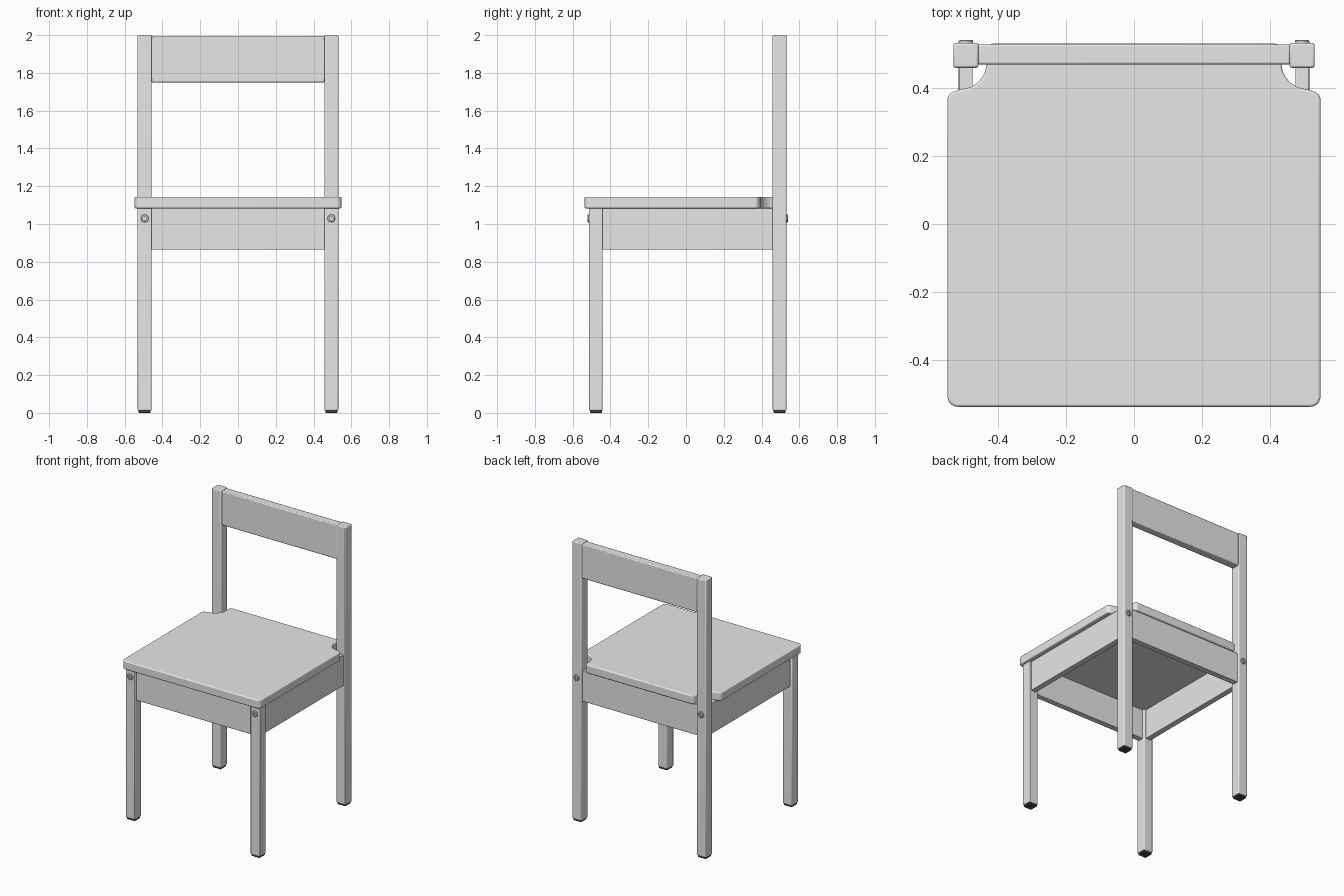
import bpy, bmesh, math
from mathutils import Matrix, Vector

if "Cube" in bpy.data.objects:
    bpy.data.objects.remove(bpy.data.objects["Cube"])


def material(name, color):
    m = bpy.data.materials.new(name)
    m.diffuse_color = (*color, 1)
    m.use_nodes = True
    m.node_tree.nodes["Principled BSDF"].inputs["Base Color"].default_value = m.diffuse_color
    return m


GREY = material("light grey", (0.8, 0.8, 0.8))
DARK = material("dark pad", (0.06, 0.06, 0.06))


def finish(name, bm, mat, bevel=0.0, segments=2):
    bmesh.ops.recalc_face_normals(bm, faces=bm.faces[:])
    mesh = bpy.data.meshes.new(name)
    bm.to_mesh(mesh)
    bm.free()
    mesh.materials.append(mat)
    obj = bpy.data.objects.new(name, mesh)
    bpy.context.collection.objects.link(obj)
    if bevel:
        mod = obj.modifiers.new("soft edges", "BEVEL")
        mod.width = bevel
        mod.segments = segments
        mod.limit_method = "ANGLE"
        mod.angle_limit = math.radians(50)
    bpy.ops.object.select_all(action="DESELECT")
    obj.select_set(True)
    bpy.context.view_layer.objects.active = obj
    bpy.ops.object.shade_smooth_by_angle(angle=math.radians(35))
    return obj


def box(name, x, y, z, mat=GREY, bevel=0.005):
    """Box from (min, max) ranges."""
    bm = bmesh.new()
    size = [r[1] - r[0] for r in (x, y, z)]
    mid = Vector([(r[0] + r[1]) / 2 for r in (x, y, z)])
    bmesh.ops.create_cube(bm, size=1, matrix=Matrix.Translation(mid) @ Matrix.Diagonal((*size, 1)))
    return finish(name, bm, mat, bevel)


def screw(name, x, y, z, side):
    """Round screw head facing +-y with a hexagonal socket."""
    bm = bmesh.new()
    rings = []
    # (radius, depth along facing direction, hexagonal)
    for r, d, hexa in ((0.021, -0.01, 0), (0.021, 0.006, 0), (0.018, 0.009, 0), (0.011, 0.009, 1), (0.011, 0.001, 1)):
        ring = []
        for i in range(24):
            a = math.tau * i / 24
            rr = r
            if hexa:
                rr = r * math.cos(math.pi / 6) / math.cos(a % (math.pi / 3) - math.pi / 6)
            ring.append(bm.verts.new((x + rr * math.cos(a), y + side * d, z + rr * math.sin(a))))
        rings.append(ring)
    for a, b in zip(rings, rings[1:]):
        for i in range(24):
            j = (i + 1) % 24
            bm.faces.new((a[i], a[j], b[j], b[i]))
    bm.faces.new(rings[0])
    bm.faces.new(rings[-1])
    finish(name, bm, GREY)


# Legs, foot pads and screws
FRONT, BACK = (-0.513, -0.441), (0.459, 0.532)
for s, label in ((-1, "left"), (1, "right")):
    x = sorted((s * 0.457, s * 0.531))
    for row, y, top in (("front", FRONT, 1.085), ("back", BACK, 2.0)):
        box(f"{row}_leg_{label}", x, y, (0.012, top), bevel=0.006)
        box(f"foot_pad_{row}_{label}", (x[0] + 0.005, x[1] - 0.005),
            (y[0] + 0.005, y[1] - 0.005), (0, 0.02), DARK, 0.003)
    screw(f"front_screw_{label}", s * 0.494, FRONT[0], 1.03, -1)
    screw(f"back_screw_{label}", s * 0.494, BACK[1], 1.03, 1)
    # Side rail under the seat
    box(f"side_rail_{label}", sorted((s * 0.474, s * 0.515)), (-0.445, 0.463), (0.864, 1.084), bevel=0.003)

# Front and back rails, backrest
box("front_rail", (-0.46, 0.46), (-0.498, -0.457), (0.864, 1.084), bevel=0.003)
box("back_rail", (-0.46, 0.46), (0.476, 0.517), (0.864, 1.084), bevel=0.003)
box("backrest", (-0.46, 0.46), (0.469, 0.528), (1.75, 1.995), bevel=0.006)


# Seat: half outline with rounded front corner and scooped rear notch, mirrored
def arc(cx, cy, rx, ry, a0, a1, n=6):
    return [(cx + rx * math.cos(math.radians(a0 + (a1 - a0) * i / n)),
             cy + ry * math.sin(math.radians(a0 + (a1 - a0) * i / n))) for i in range(n + 1)]


half = (arc(0.518, -0.507, 0.03, 0.03, -90, 0)
        + arc(0.518, 0.365, 0.03, 0.026, 0, 75)
        + arc(0.51, 0.475, 0.077, 0.079, 268, 180, 8)
        + arc(0.408, 0.506, 0.025, 0.025, 0, 90))
outline = half + [(-px, py) for px, py in reversed(half)]
bm = bmesh.new()
face = bm.faces.new([bm.verts.new((px, py, 1.083)) for px, py in outline])
up = bmesh.ops.extrude_face_region(bm, geom=[face], use_keep_orig=True)["geom"]
bmesh.ops.translate(bm, verts=[g for g in up if isinstance(g, bmesh.types.BMVert)], vec=(0, 0, 0.061))
finish("seat", bm, GREY, 0.007, 3)
